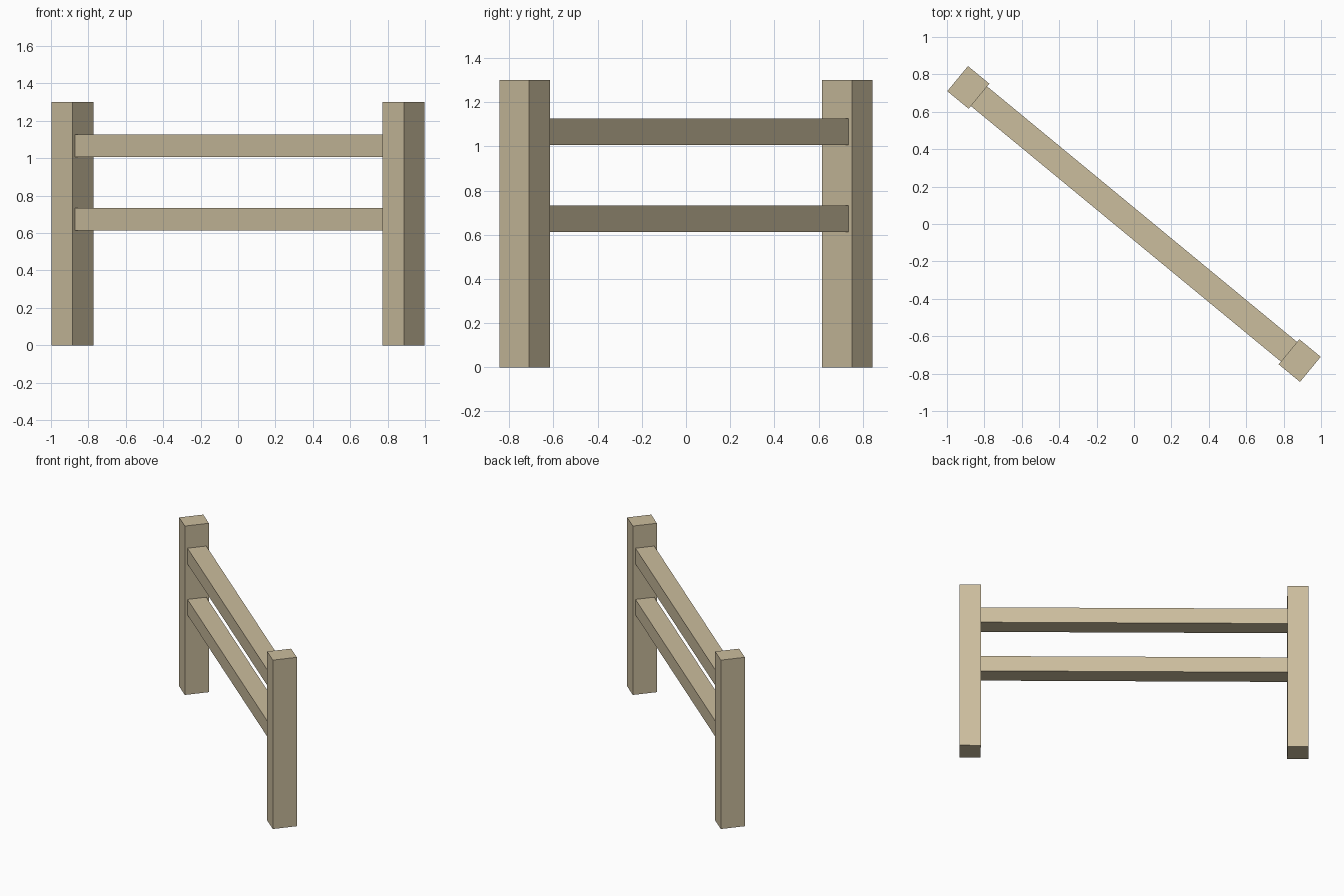
import bpy
import math
from mathutils import Matrix

if "Cube" in bpy.data.objects:
    bpy.data.objects.remove(bpy.data.objects["Cube"])

ANGLE = math.radians(-39.5)   # direction the fence runs in plan
HALF_SPAN = 1.148             # centre of fence to centre of post
POST = (0.148, 0.174, 1.30)   # along, across, height
RAIL = (2 * HALF_SPAN - POST[0] + 0.01, 0.136, 0.12)

wood = bpy.data.materials.new("pale wood")
wood.diffuse_color = (0.60, 0.51, 0.34, 1.0)
wood.use_nodes = True
wood.node_tree.nodes["Principled BSDF"].inputs["Base Color"].default_value = wood.diffuse_color
turn = Matrix.Rotation(ANGLE, 4, 'Z')


def box(name, size, along, z):
    """Box centred on the fence line, turned to the fence direction."""
    bpy.ops.mesh.primitive_cube_add(size=1)
    ob = bpy.context.object
    ob.name = name
    ob.data.transform(Matrix.Diagonal((*size, 1)))
    ob.matrix_world = turn @ Matrix.Translation((along, 0, z))
    ob.data.materials.append(wood)


# Upright posts
for name, side in (("left_post", -1), ("right_post", 1)):
    box(name, POST, side * HALF_SPAN, POST[2] / 2)

# Horizontal rails between the posts
for name, z in (("lower_rail", 0.673), ("upper_rail", 1.067)):
    box(name, RAIL, 0, z)
